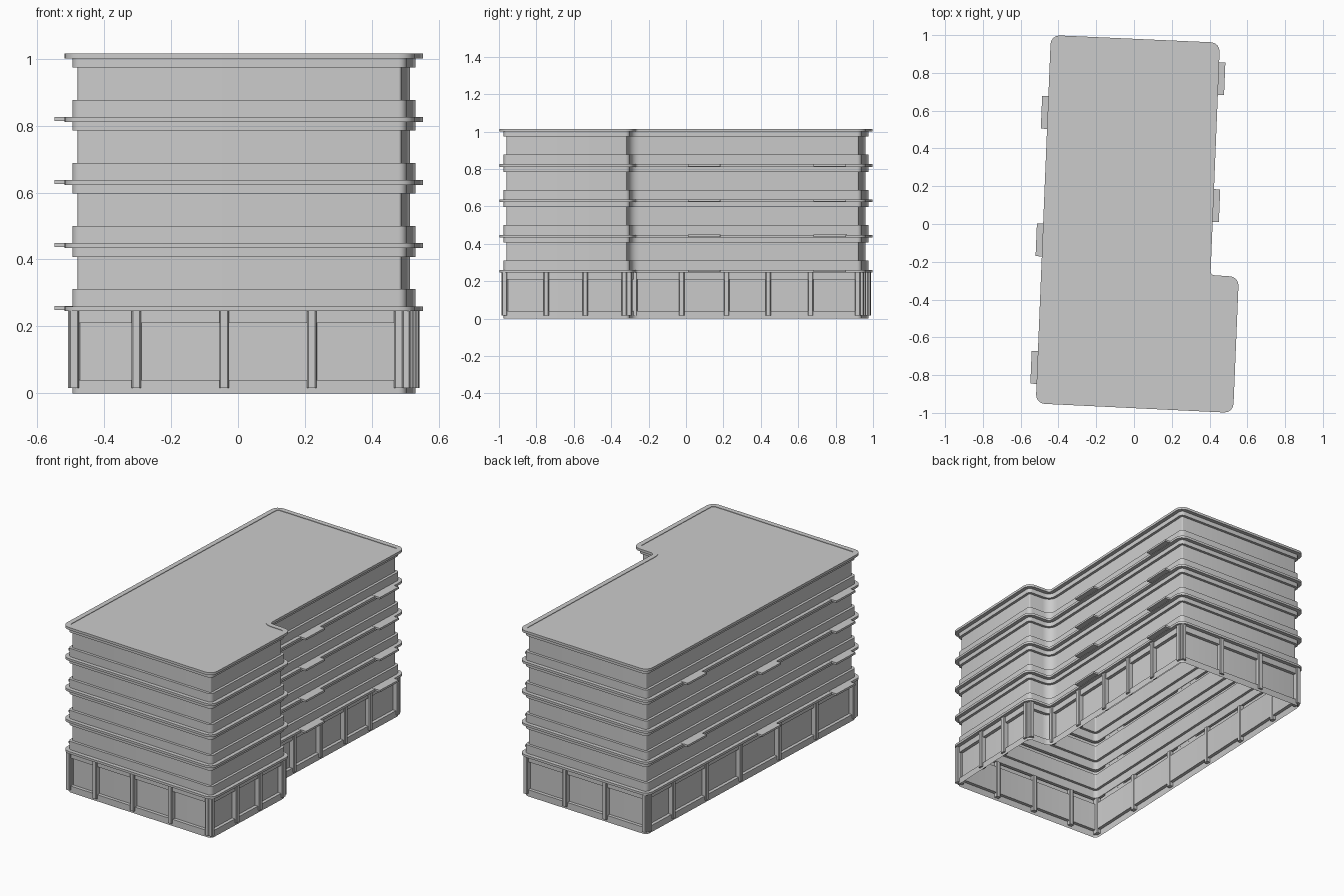
import bpy, bmesh, math
from mathutils import Vector, Matrix

cube = bpy.data.objects.get("Cube")
if cube:
    bpy.data.objects.remove(cube)

grey = bpy.data.materials.new("light grey")
grey.use_nodes = True
grey.diffuse_color = (0.6, 0.6, 0.6, 1)
grey.node_tree.nodes["Principled BSDF"].inputs["Base Color"].default_value = (0.6, 0.6, 0.6, 1)

# Footprint at the ledge edge, counter-clockwise from the front left corner
CORNERS = [Vector(p) for p in [(-0.52, -0.95), (0.525, -1.0), (0.555, -0.28),
                               (0.405, -0.27), (0.455, 0.96), (-0.44, 1.0)]]
COUNT = len(CORNERS)
BAND, WALL = 0.023, 0.039
SEGMENTS = 4


def edge_frame(i):
    """Start, direction, outward normal and length of a footprint edge."""
    a, b = CORNERS[i % COUNT], CORNERS[(i + 1) % COUNT]
    along = (b - a).normalized()
    return a, along, Vector((along.y, -along.x)), (b - a).length


def outline(inset):
    """Footprint moved inwards, with rounded corners."""
    points = []
    for i in range(COUNT):
        corner, d1, n1, _ = edge_frame(i + COUNT - 1)
        corner, d2, n2, _ = edge_frame(i)
        convex = d1.cross(d2) > 0
        radius = 0.047 - inset if convex else 0.02 + inset
        sign = 1 if convex else -1
        shift = inset + sign * radius
        centre = corner - (n1 + n2) * shift / (1 + n1.dot(n2))
        turn = math.atan2(d1.cross(d2), d1.dot(d2))
        start = math.atan2(n1.y, n1.x)
        for k in range(SEGMENTS + 1):
            angle = start + turn * k / SEGMENTS
            points.append(centre + sign * radius * Vector((math.cos(angle), math.sin(angle))))
    return points


def finish(name, bm, smooth=False):
    mesh = bpy.data.meshes.new(name)
    bm.to_mesh(mesh)
    bm.free()
    mesh.materials.append(grey)
    obj = bpy.data.objects.new(name, mesh)
    bpy.context.collection.objects.link(obj)
    if smooth:
        bpy.ops.object.select_all(action="DESELECT")
        obj.select_set(True)
        bpy.context.view_layer.objects.active = obj
        bpy.ops.object.shade_smooth_by_angle(angle=math.radians(35))
    return obj


def shell(name, profile, cap=False):
    """Open facade skin through (inset, height) steps."""
    bm = bmesh.new()
    rings = [[bm.verts.new((p.x, p.y, z)) for p in outline(inset)] for inset, z in profile]
    for low, high in zip(rings, rings[1:]):
        for k in range(len(low)):
            j = (k + 1) % len(low)
            bm.faces.new((low[k], low[j], high[j], high[k]))
    if cap:
        bm.faces.new(rings[-1])
    return finish(name, bm, True)


def add_box(bm, i, position, width, inner, outer, low, high, bevel=0):
    """Box on a footprint edge, reaching from the inner to the outer distance."""
    start, along, normal, _ = edge_frame(i)
    centre = start + along * position + normal * (inner + outer) / 2
    matrix = (Matrix.Translation((centre.x, centre.y, (low + high) / 2))
              @ Matrix.Rotation(math.atan2(along.y, along.x), 4, "Z")
              @ Matrix.Diagonal((width, outer - inner, high - low, 1)))
    verts = bmesh.ops.create_cube(bm, size=1, matrix=matrix)["verts"]
    if bevel:
        edges = {e for v in verts for e in v.link_edges
                 if abs(e.verts[0].co.z - e.verts[1].co.z) > 0.1}
        bmesh.ops.bevel(bm, geom=list(edges), offset=bevel, segments=1, affect="EDGES")


# Ground floor: plinth, recessed panels and lintel
shell("ground_floor", [(BAND, 0), (BAND, 0.04), (0.043, 0.04), (0.043, 0.21),
                       (BAND, 0.21), (BAND, 0.246)])

# Four upper storeys: ledge, parapet, recessed wall and lintel
PITCH = 0.1885
for s in range(4):
    z = 0.246 + s * PITCH
    shell(f"storey_{s + 1}", [(BAND, z), (0, z), (0, z + 0.014), (BAND, z + 0.014),
                              (BAND, z + 0.065), (WALL, z + 0.065), (WALL, z + 0.162),
                              (BAND, z + 0.162), (BAND, z + PITCH)])

# Roof slab with a slim raised rim
top = 0.246 + 4 * PITCH
shell("roof", [(BAND, top), (0, top), (0, 1.015), (0.03, 1.015), (0.03, 1.012)], cap=True)

# Ground floor pillars, as fractions along each side
PILLARS = [
    (0.028, 0.206, 0.457, 0.708, 0.957),
    (0.04, 0.35, 0.64, 0.93),
    (0.25,),
    (-0.005, 0.2, 0.395, 0.577, 0.76, 0.965),
    (0.04, 0.345, 0.655, 0.96),
    (0.025, 0.134, 0.289, 0.448, 0.627, 0.8, 0.975),
]
bm = bmesh.new()
for i, fractions in enumerate(PILLARS):
    for t in fractions:
        add_box(bm, i, t * edge_frame(i)[3], 0.028, -0.046, -0.011, 0.016, 0.246, 0.004)
finish("ground_pillars", bm)

# Balcony plates: side, height along y, storeys that carry one
BALCONIES = [
    ("right", 3, 0.098, (0, 1, 2, 3)),
    ("right", 3, 0.77, (0, 1, 2, 3)),
    ("left", 5, -0.76, (0, 1, 2, 3)),
    ("left", 5, -0.085, (0, 2)),
    ("left", 5, 0.59, (1, 3)),
]
for n, (side, i, y, storeys) in enumerate(BALCONIES):
    bm = bmesh.new()
    start, along, _, _ = edge_frame(i)
    for s in storeys:
        z = 0.249 + s * PITCH
        add_box(bm, i, (y - start.y) / along.y, 0.173, -0.02, 0.033, z, z + 0.012)
    finish(f"{side}_balconies_{n + 1}", bm)
